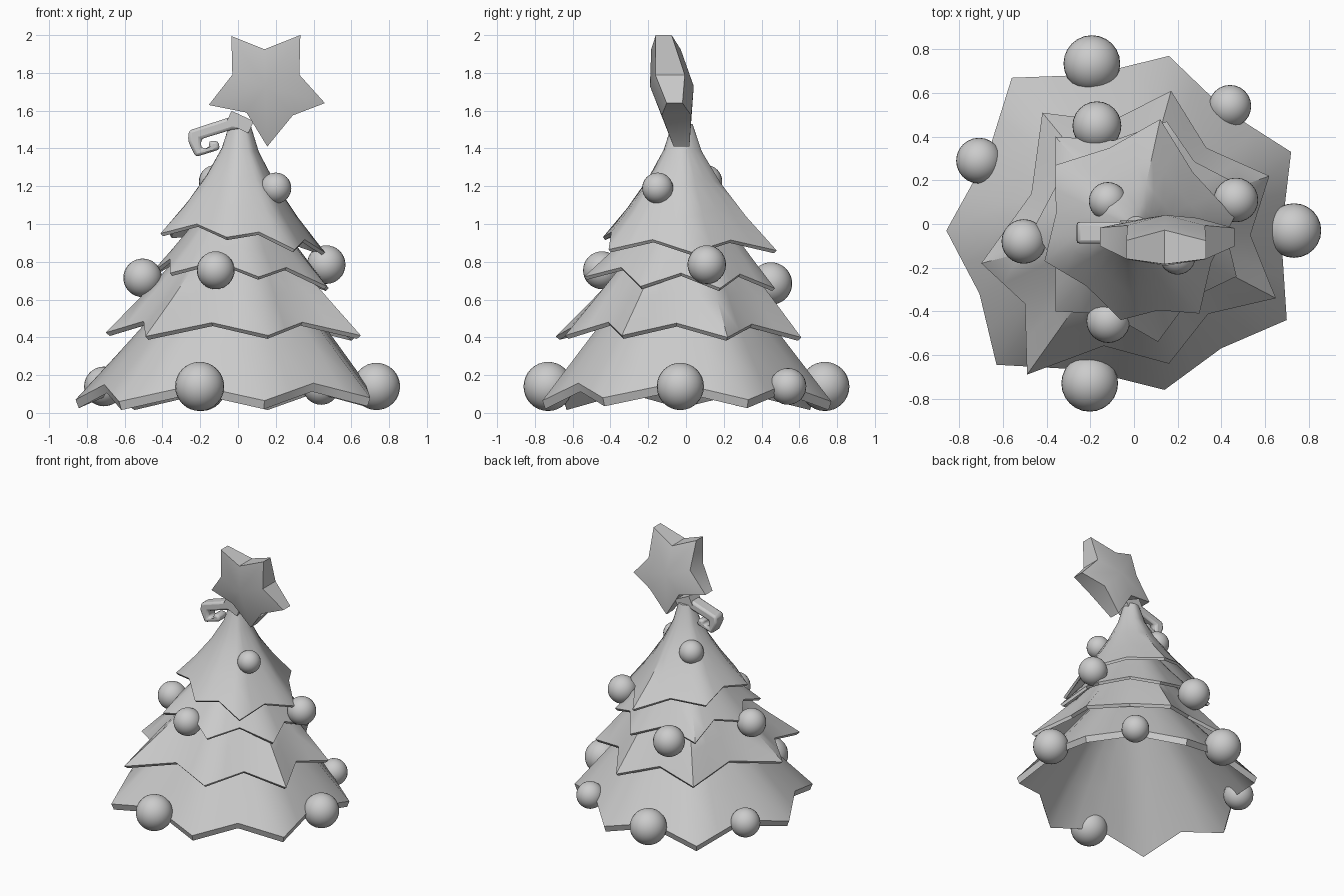
import bpy, bmesh, math
from mathutils import Vector

if "Cube" in bpy.data.objects:
    bpy.data.objects.remove(bpy.data.objects["Cube"])


def finish(name, bm, angle=40):
    bmesh.ops.recalc_face_normals(bm, faces=bm.faces)
    me = bpy.data.meshes.new(name)
    bm.to_mesh(me)
    bm.free()
    ob = bpy.data.objects.new(name, me)
    bpy.context.collection.objects.link(ob)
    bpy.ops.object.select_all(action='DESELECT')
    ob.select_set(True)
    bpy.context.view_layer.objects.active = ob
    bpy.ops.object.shade_smooth_by_angle(angle=math.radians(angle))
    return ob


def bridge(bm, a, b):
    n = len(a)
    for i in range(n):
        bm.faces.new((a[i], a[(i + 1) % n], b[(i + 1) % n], b[i]))


def tier(name, tips, valley, rise, top_r, top_z, power, lip_in, lip_down, cx=0.0, cy=0.0):
    """Hollow flared skirt with a zigzag hem: tips given, valleys between them."""
    tips = [Vector(t) for t in tips]
    hem = []
    for a, b in zip(tips, tips[1:] + tips[:1]):
        m = (a + b) / 2
        v = Vector((m.x * valley, m.y * valley, m.z + rise))
        hem += [a, a.lerp(v, 0.5), v, v.lerp(b, 0.5)]
    mean_r = sum(h.xy.length for h in hem) / len(hem)
    mean_z = sum(h.z for h in hem) / len(hem)
    bm = bmesh.new()

    def ring(t, scale, drop):
        # slightly rounder near the top, reaching the full zigzag at the hem
        out = []
        for h in hem:
            d = h.xy.normalized()
            w = 0.7 + 0.3 * t
            end = (d * mean_r).lerp(h.xy, w)
            top = Vector((cx, cy)) + d * top_r
            p = top.lerp(end, t)
            end_z = mean_z + (h.z - mean_z) * w
            z = top_z + (end_z - top_z) * t ** power
            out.append(bm.verts.new((p.x * scale, p.y * scale, z - drop)))
        return out

    steps = (0, 0.12, 0.35, 0.65, 1)
    rings = [ring(t, 1, 0) for t in steps]
    # inner wall: full lip thickness only at the hem
    rings += [ring(t, lip_in, 0.01 + (lip_down - 0.01) * t ** 3) for t in reversed(steps)]
    for a, b in zip(rings, rings[1:]):
        bridge(bm, a, b)
    bm.faces.new(rings[0])
    bm.faces.new(rings[-1])
    return finish(name, bm)


# Four skirts of branches, bottom to top
tier("branches_bottom",
     [(.16, .77, .06), (-.56, .67, .06), (-.86, -.03, .07), (-.63, -.645, .06),
      (.14, -.76, .065), (.70, -.44, .08), (.72, .33, .07)],
     .95, .085, .22, .78, 1.0, .98, .045)
tier("branches_lower",
     [(.17, .61, .40), (-.42, .51, .42), (-.70, -.18, .425), (-.49, -.69, .405),
      (.16, -.64, .41), (.65, -.34, .41), (.62, .22, .40)],
     .84, .07, .2, .97, .98, .97, .018)
tier("branches_middle",
     [(.15, .47, .66), (-.36, .40, .70), (-.46, -.02, .74), (-.36, -.40, .74),
      (.11, -.54, .72), (.47, -.24, .67), (.48, .18, .66)],
     .88, .075, .13, 1.15, .9, .97, .015)
tier("branches_top",
     [(.12, .48, .86), (-.36, .27, .94), (-.41, -.17, .95), (-.06, -.44, .93),
      (.30, -.41, .865), (.46, .03, .85)],
     .93, .06, .055, 1.53, .7, .97, .015, .01, -.02)

# Round ornaments: x, y, z, radius
balls = [(-.193, .735, .14, .13), (.44, .54, .14, .097), (-.71, .29, .14, .105),
         (.733, -.03, .14, .125), (-.203, -.73, .14, .13),
         (-.17, .45, .685, .112), (.467, .11, .785, .102), (-.505, -.08, .715, .102),
         (-.118, -.445, .755, .1), (-.12, .105, 1.225, .087), (.2, -.15, 1.19, .082)]
for i, (x, y, z, r) in enumerate(balls):
    bm = bmesh.new()
    bmesh.ops.create_uvsphere(bm, u_segments=24, v_segments=16, radius=r)
    bmesh.ops.translate(bm, verts=bm.verts, vec=(x, y, z))
    finish(f"ornament_{i + 1}", bm, 60)

# Leaning five-pointed star, thicker in the middle than at the blunt points
outline = [(-.035, 1.995), (.14, 1.925), (.33, 2.0), (.325, 1.79), (.46, 1.64),
           (.29, 1.575), (.155, 1.41), (.045, 1.59), (-.155, 1.63), (-.03, 1.79)]
bm = bmesh.new()


def star_vert(x, z, off):
    return bm.verts.new((x, -.075 - .16 * (z - 1.73) + off, z))


sides = []
for s in (-1, 1):
    rim = [star_vert(x, z, s * (.042 if i % 2 == 0 else .078))
           for i, (x, z) in enumerate(outline)]
    hub = star_vert(.145, 1.73, s * .116)
    for i in range(10):
        bm.faces.new((rim[i], rim[(i + 1) % 10], hub))
    sides.append(rim)
bridge(bm, *sides)
finish("star", bm, 40)

# Curled tip of the tree: flat ribbon hooked to the left
ribbon = [(.03, 1.57), (-.06, 1.56), (-.26, 1.495), (-.265, 1.44), (-.225, 1.355),
          (-.095, 1.395), (-.105, 1.44), (-.155, 1.44), (-.15, 1.405), (-.195, 1.40),
          (-.195, 1.45), (-.03, 1.50), (.03, 1.50)]
bm = bmesh.new()
front = [bm.verts.new((x, -.09, z)) for x, z in ribbon]
back = [bm.verts.new((x, .01, z)) for x, z in ribbon]
bridge(bm, front, back)
bm.faces.new(front)
bm.faces.new(back)
hook = finish("curled_tip", bm)
bev = hook.modifiers.new("soft_edges", 'BEVEL')
bev.width = .016
bev.segments = 2

# Small collar joining the curl and the star
bpy.ops.mesh.primitive_cube_add(size=1, location=(.01, -.04, 1.54), rotation=(0, math.radians(25), 0))
collar = bpy.context.object
collar.name = "star_collar"
collar.scale = (.13, .11, .07)
